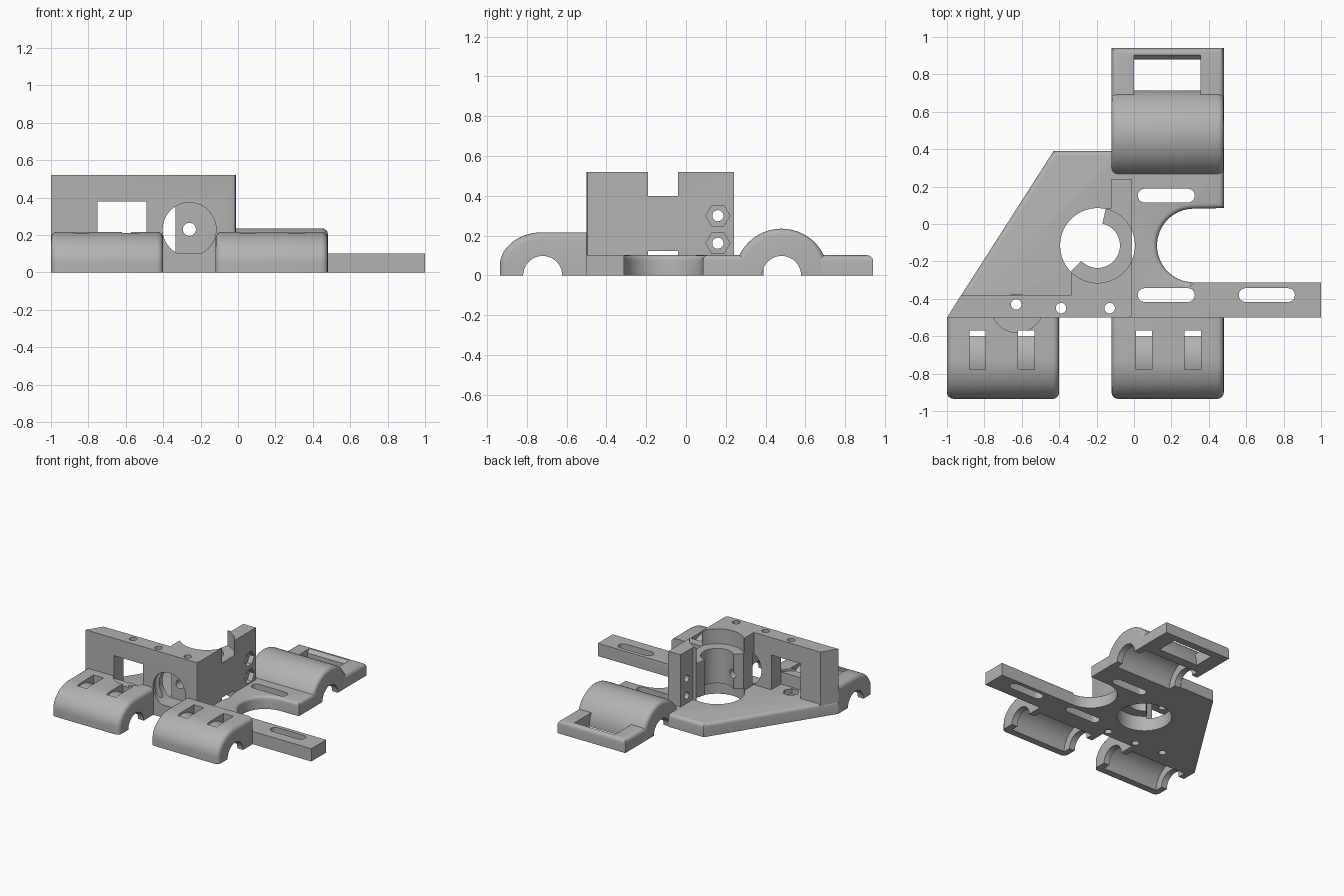
import bpy, bmesh
from math import cos, sin, pi, radians
from mathutils import Vector

cube = bpy.data.objects.get("Cube")
if cube:
    bpy.data.objects.remove(cube)

grey = bpy.data.materials.new("plain grey")
grey.use_nodes = True
colour = (0.45, 0.45, 0.45, 1)
grey.diffuse_color = colour
grey.node_tree.nodes["Principled BSDF"].inputs["Base Color"].default_value = colour

PLACE = {"x": lambda u, v, h: (h, u, v),
         "y": lambda u, v, h: (u, h, v),
         "z": lambda u, v, h: (u, v, h)}


def arc(cu, cv, ru, a0, a1, n=24, rv=None):
    rv = rv or ru
    angles = [radians(a0 + (a1 - a0) * i / n) for i in range(n + 1)]
    return [(cu + ru * cos(a), cv + rv * sin(a)) for a in angles]


def circle(cu, cv, r, n=48):
    return arc(cu, cv, r, 0, 360, n)[:-1]


def slot(x0, x1, y, r):
    return arc(x1 - r, y, r, -90, 90, 12) + arc(x0 + r, y, r, 90, 270, 12)


def rect(u0, u1, v0, v1):
    return [(u0, v0), (u1, v0), (u1, v1), (u0, v1)]


def prism(name, pts, axis, h0, h1, bevel=0, rule=None):
    """Extrude a profile along an axis, rounding the edges chosen by rule."""
    bm = bmesh.new()
    low = [bm.verts.new(PLACE[axis](u, v, h0)) for u, v in pts]
    high = [bm.verts.new(PLACE[axis](u, v, h1)) for u, v in pts]
    bm.faces.new(low)
    bm.faces.new(high)
    for i in range(len(pts)):
        j = (i + 1) % len(pts)
        bm.faces.new((low[i], low[j], high[j], high[i]))
    bmesh.ops.recalc_face_normals(bm, faces=bm.faces)
    if bevel:
        edges = [e for e in bm.edges if rule(e.verts[0].co, e.verts[1].co)]
        bmesh.ops.bevel(bm, geom=edges, offset=bevel, segments=4, profile=0.5,
                        affect='EDGES', clamp_overlap=True)
    mesh = bpy.data.meshes.new(name)
    bm.to_mesh(mesh)
    bm.free()
    mesh.materials.append(grey)
    ob = bpy.data.objects.new(name, mesh)
    bpy.context.collection.objects.link(ob)
    return ob


def cut(ob, pts, axis, h0, h1):
    """Subtract an extruded profile from an object."""
    tool = prism("cutter", pts, axis, h0, h1)
    tool.hide_render = True
    mod = ob.modifiers.new("cut", 'BOOLEAN')
    mod.operation, mod.solver, mod.object = 'DIFFERENCE', 'EXACT', tool
    bpy.context.view_layer.objects.active = ob
    bpy.ops.object.modifier_apply(modifier=mod.name)
    bpy.data.objects.remove(tool)


parts = []
MOUNT = (-0.195, -0.115)     # centre of the round tool mount
SCREWS = [(-0.63, -0.43), (-0.39, -0.45), (-0.13, -0.45)]

# Base plate with belt arm and round bite
outline = [(-1, -0.5), (1, -0.5), (1, -0.312)]
outline += arc(0.32, -0.115, 0.197, 270, 90, 32)
outline += [(0.48, 0.085), (0.48, 0.3), (-0.12, 0.3), (-0.12, 0.39), (-0.43, 0.39)]


def plate_edges(a, b):
    on_top = min(a.z, b.z) > 0.09
    mid = (a + b) / 2
    straight_arm = mid.x > 0.35 and mid.y < -0.2
    return on_top and mid.y > -0.49 and not straight_arm and not (mid.y > 0.28 and mid.x > -0.13)


base = prism("base_plate", outline, "z", 0, 0.102, 0.025, plate_edges)
cut(base, circle(*MOUNT, 0.2, 64), "z", -1, 1)
for x0, x1, y in [(0.02, 0.325, 0.152), (0.02, 0.325, -0.38), (0.56, 0.86, -0.38)]:
    cut(base, slot(x0, x1, y, 0.037), "z", -1, 1)
for x, y in SCREWS:
    cut(base, circle(x, y, 0.028, 24), "z", -1, 1)
cut(base, circle(*SCREWS[0], 0.06, 6), "z", 0.06, 1)
parts.append(base)

# Upright wall and tool mount
wall_outline = [(-1, -0.5), (-0.03, -0.5), (-0.016, -0.494), (-0.01, -0.48), (-0.01, 0.24),
                (-0.12, 0.24), (-0.12, 0.085), (-0.15, 0.085), (-0.17, 0), MOUNT,
                (-0.275, -0.19), (-0.335, -0.25), (-0.335, -0.38), (-0.925, -0.38)]
wall = prism("upright_wall", wall_outline, "z", 0.09, 0.52)
cut(wall, circle(*MOUNT, 0.12), "z", -1, 1)
for z0, z1 in [(-1, 0.122), (0.4, 1)]:
    cut(wall, circle(*MOUNT, 0.2, 64), "z", z0, z1)
for x, y in SCREWS:
    cut(wall, circle(x, y, 0.028, 24), "z", -1, 1)
# Gear window, round motor recess and its shaft hole
cut(wall, rect(-0.75, -0.49, 0.08, 0.38), "y", -1, -0.3)
cut(wall, circle(-0.26, 0.23, 0.143), "y", -1, -0.365)
cut(wall, circle(-0.26, 0.23, 0.035, 24), "y", -1, -0.1)
# Nut traps with bolt holes
for z in (0.162, 0.3):
    cut(wall, circle(0.16, z, 0.06, 6), "x", -0.05, 1)
    cut(wall, circle(0.16, z, 0.028, 24), "x", -1, 1)
parts.append(wall)


def hollow_bearing(ob, x0, x1, y):
    """Bearing bore with end shoulders and a rod opening."""
    cut(ob, circle(y, 0, 0.16), "x", x0 + 0.05, x1 - 0.05)
    cut(ob, circle(y, 0, 0.098), "x", x0 - 1, x1 + 1)


# Front bearing holders with cable tie slots
front = [(-0.935, 0)] + arc(-0.72, 0.05, 0.215, 180, 90, 16, 0.167)
front += [(-0.5, 0.217), (-0.5, 0)]
tie = arc(-0.72, 0, 0.2, 107, 53, 12) + [(-0.6, -0.1), (-0.57, -0.1), (-0.57, 0.4), (-0.78, 0.4)]


def end_edges(a, b):
    return abs(a.x - b.x) < 0.001 and max(a.z, b.z) > 0.01 and min(a.y, b.y) < -0.501


for name, x0, ties in [("front_right_bearing_holder", -1, (-0.88, -0.62)),
                       ("front_left_bearing_holder", -0.12, (0.01, 0.27))]:
    holder = prism(name, front, "x", x0, x0 + 0.6, 0.035, end_edges)
    hollow_bearing(holder, x0, x0 + 0.6, -0.72)
    for x in ties:
        cut(holder, tie, "x", x, x + 0.087)
    if x0 == -1:
        cut(holder, circle(-0.625, -0.44, 0.14), "z", 0.2, 1)
    parts.append(holder)

# Rear bearing holder
rear = prism("rear_bearing_holder", arc(0.48, 0, 0.235, 0, 180, 36), "x", -0.12, 0.48, 0.03,
             lambda a, b: abs(a.x - b.x) < 0.001 and max(a.z, b.z) > 0.01)
hollow_bearing(rear, -0.12, 0.48, 0.48)
parts.append(rear)

# Rear frame with rectangular opening
frame = prism("rear_frame", rect(-0.12, 0.48, 0.66, 0.94), "z", 0, 0.102, 0.03,
              lambda a, b: min(a.z, b.z) > 0.09 and max(a.y, b.y) > 0.7)
cut(frame, rect(0, 0.355, 0.69, 0.88), "z", -1, 1)
cut(frame, [(0.69, 0.2), (0.69, 0.075), (0.88, 0.075), (0.91, 0.11), (0.91, 0.2)], "x", 0, 0.355)
parts.append(frame)

# Smooth shading with sharp creases
bpy.ops.object.select_all(action='DESELECT')
for ob in parts:
    ob.select_set(True)
bpy.context.view_layer.objects.active = base
bpy.ops.object.shade_smooth_by_angle(angle=radians(30))
